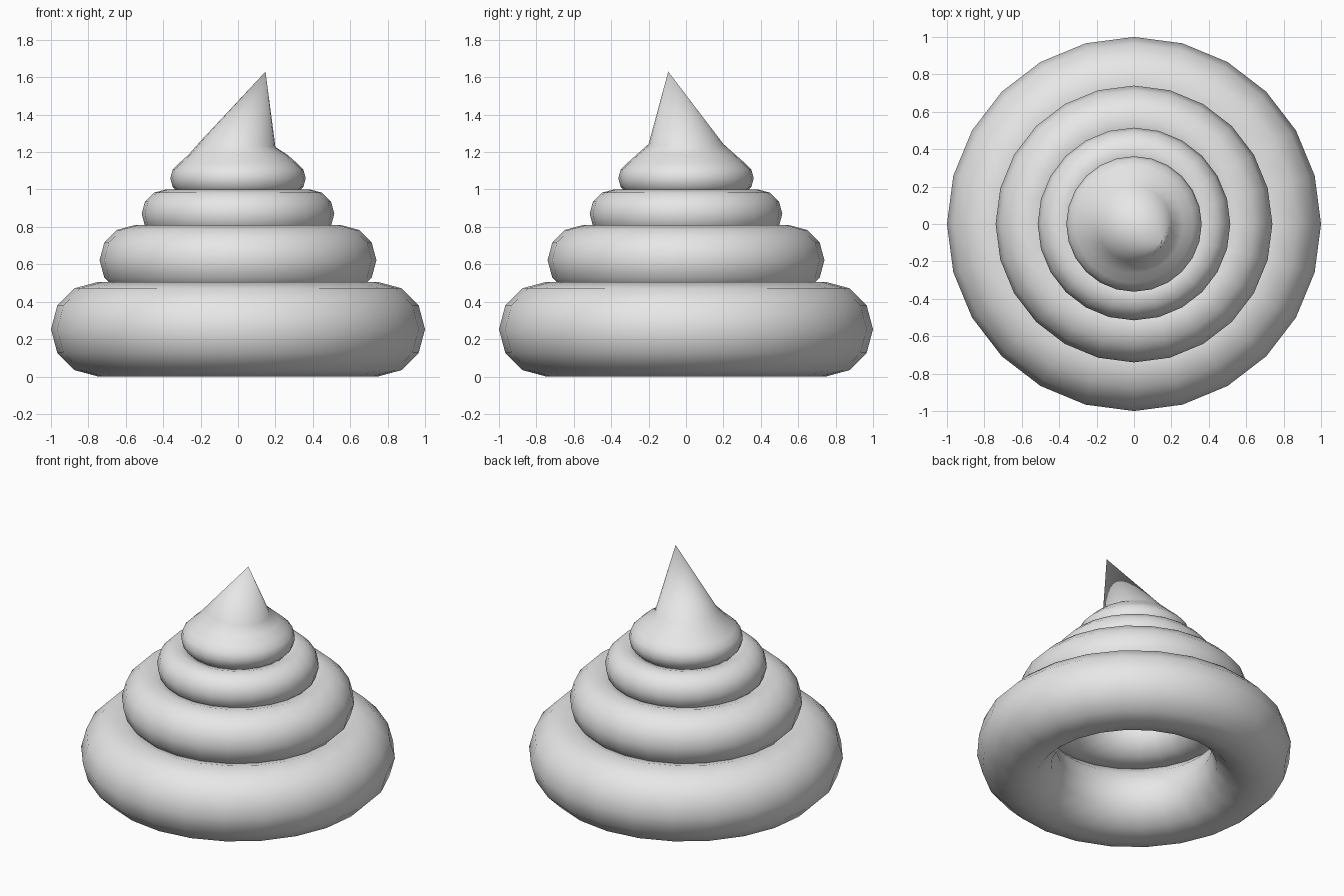
import bpy
import bmesh
from math import cos, sin, pi

SEGMENTS, SIDES = 24, 12
MAJOR, MINOR = 0.747, 0.253

cube = bpy.data.objects.get("Cube")
if cube:
    bpy.data.objects.remove(cube)

# One plain grey for every part
grey = bpy.data.materials.new("light_grey")
grey.use_nodes = True
colour = (0.8, 0.8, 0.8, 1)
grey.diffuse_color = colour
grey.node_tree.nodes["Principled BSDF"].inputs["Base Color"].default_value = colour


def finish(obj, name):
    obj.name = obj.data.name = name
    obj.data.materials.append(grey)
    for face in obj.data.polygons:
        face.use_smooth = True


# Stacked coils, each a scaled copy of the base ring
for name, scale, height in (("bottom_coil", 1, 0.253),
                            ("lower_middle_coil", 0.74, 0.622),
                            ("upper_middle_coil", 0.515, 0.87)):
    bpy.ops.mesh.primitive_torus_add(
        major_segments=SEGMENTS, minor_segments=SIDES,
        major_radius=MAJOR * scale, minor_radius=MINOR * scale,
        location=(0, 0, height))
    finish(bpy.context.object, name)

# Top coil: the lower, outer part of a small ring, drawn up into a leaning tip
scale, height = 0.362, 1.06
profile = []
for step in range(-6, 3):
    angle = 2 * pi * step / SIDES
    profile.append((scale * (MAJOR + MINOR * cos(angle)),
                    height + scale * MINOR * sin(angle), 0))
profile += [(0.265, 1.185, 0), (0.2, 1.243, -0.08)]  # radius, height, tilt

bm = bmesh.new()
rings = []
for radius, z, tilt in profile:
    ring = []
    for i in range(SEGMENTS):
        x = radius * cos(2 * pi * i / SEGMENTS)
        y = radius * sin(2 * pi * i / SEGMENTS)
        ring.append(bm.verts.new((x, y, z + tilt * x)))
    rings.append(ring)
apex = bm.verts.new((0.147, -0.095, 1.63))
for i in range(SEGMENTS):
    j = (i + 1) % SEGMENTS
    for low, high in zip(rings, rings[1:]):
        bm.faces.new((low[i], low[j], high[j], high[i]))
    bm.faces.new((rings[-1][i], rings[-1][j], apex))
mesh = bpy.data.meshes.new("top_coil")
bm.to_mesh(mesh)
bm.free()
top = bpy.data.objects.new("top_coil", mesh)
bpy.context.collection.objects.link(top)
finish(top, "top_coil_with_tip")
